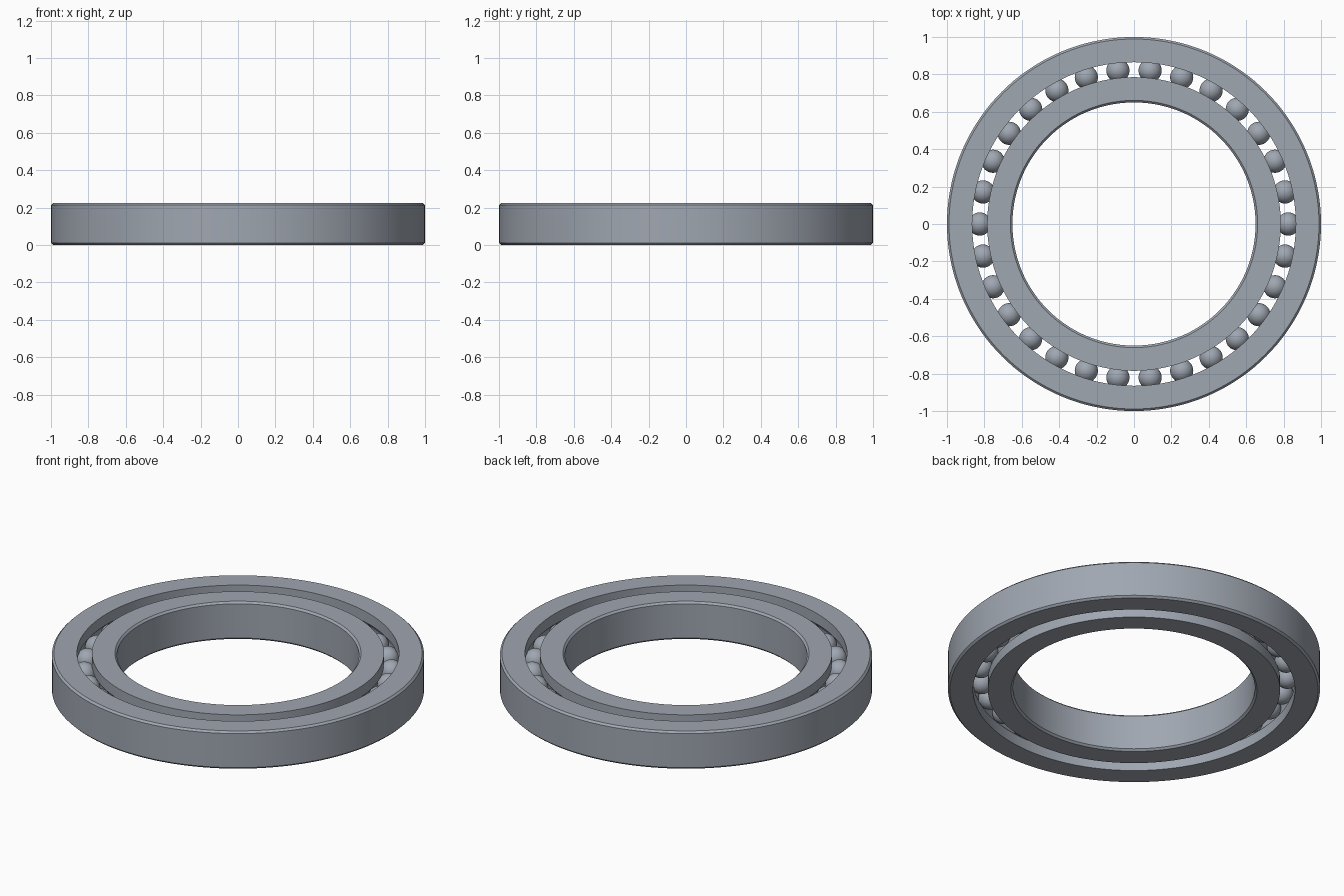
import bpy, bmesh, math

cube = bpy.data.objects.get("Cube")
if cube:
    bpy.data.objects.remove(cube, do_unlink=True)

HEIGHT, CHAMFER = 0.224, 0.011
MID = HEIGHT / 2
PITCH, BALL_R, BALLS = 0.825, 0.062, 30
GROOVE_R = 0.063
SEGMENTS = 144

steel = bpy.data.materials.new("steel grey")
steel.use_nodes = True
colour = (0.35, 0.385, 0.44, 1)
steel.diffuse_color = colour
steel.node_tree.nodes["Principled BSDF"].inputs["Base Color"].default_value = colour


def finish(name, bm, angle):
    bmesh.ops.recalc_face_normals(bm, faces=bm.faces)
    mesh = bpy.data.meshes.new(name)
    bm.to_mesh(mesh)
    bm.free()
    mesh.materials.append(steel)
    obj = bpy.data.objects.new(name, mesh)
    bpy.context.collection.objects.link(obj)
    bpy.ops.object.select_all(action="DESELECT")
    obj.select_set(True)
    bpy.context.view_layer.objects.active = obj
    bpy.ops.object.shade_smooth_by_angle(angle=math.radians(angle))
    return obj


def race(name, plain_r, track_r):
    """Lathe a ring: chamfered plain wall on one side, ball track on the other."""
    side = 1 if track_r > plain_r else -1
    c = CHAMFER * side
    profile = [(track_r, 0), (plain_r + c, 0), (plain_r, CHAMFER),
               (plain_r, HEIGHT - CHAMFER), (plain_r + c, HEIGHT), (track_r, HEIGHT)]
    # Circular groove around the ball centre line, from top to bottom
    reach = math.acos(abs(PITCH - track_r) / GROOVE_R)
    steps = 12
    for i in range(steps + 1):
        a = reach * (1 - 2 * i / steps)
        profile.append((PITCH - side * GROOVE_R * math.cos(a), MID + GROOVE_R * math.sin(a)))
    bm = bmesh.new()
    rings = []
    for s in range(SEGMENTS):
        t = math.tau * s / SEGMENTS
        rings.append([bm.verts.new((r * math.cos(t), r * math.sin(t), z)) for r, z in profile])
    n = len(profile)
    for s in range(SEGMENTS):
        a, b = rings[s], rings[(s + 1) % SEGMENTS]
        for i in range(n):
            j = (i + 1) % n
            bm.faces.new((a[i], b[i], b[j], a[j]))
    return finish(name, bm, 25)


# Outer and inner rings
race("outer_ring", 1.0, 0.865)
race("inner_ring", 0.65, 0.785)

# Balls share one mesh, spaced evenly round the track
bm = bmesh.new()
bmesh.ops.create_uvsphere(bm, u_segments=32, v_segments=20, radius=BALL_R)
first = finish("ball_1", bm, 60)
for i in range(BALLS):
    ball = first
    if i:
        ball = bpy.data.objects.new(f"ball_{i + 1}", first.data)
        bpy.context.collection.objects.link(ball)
    t = math.tau * i / BALLS
    ball.location = (PITCH * math.cos(t), PITCH * math.sin(t), MID)
